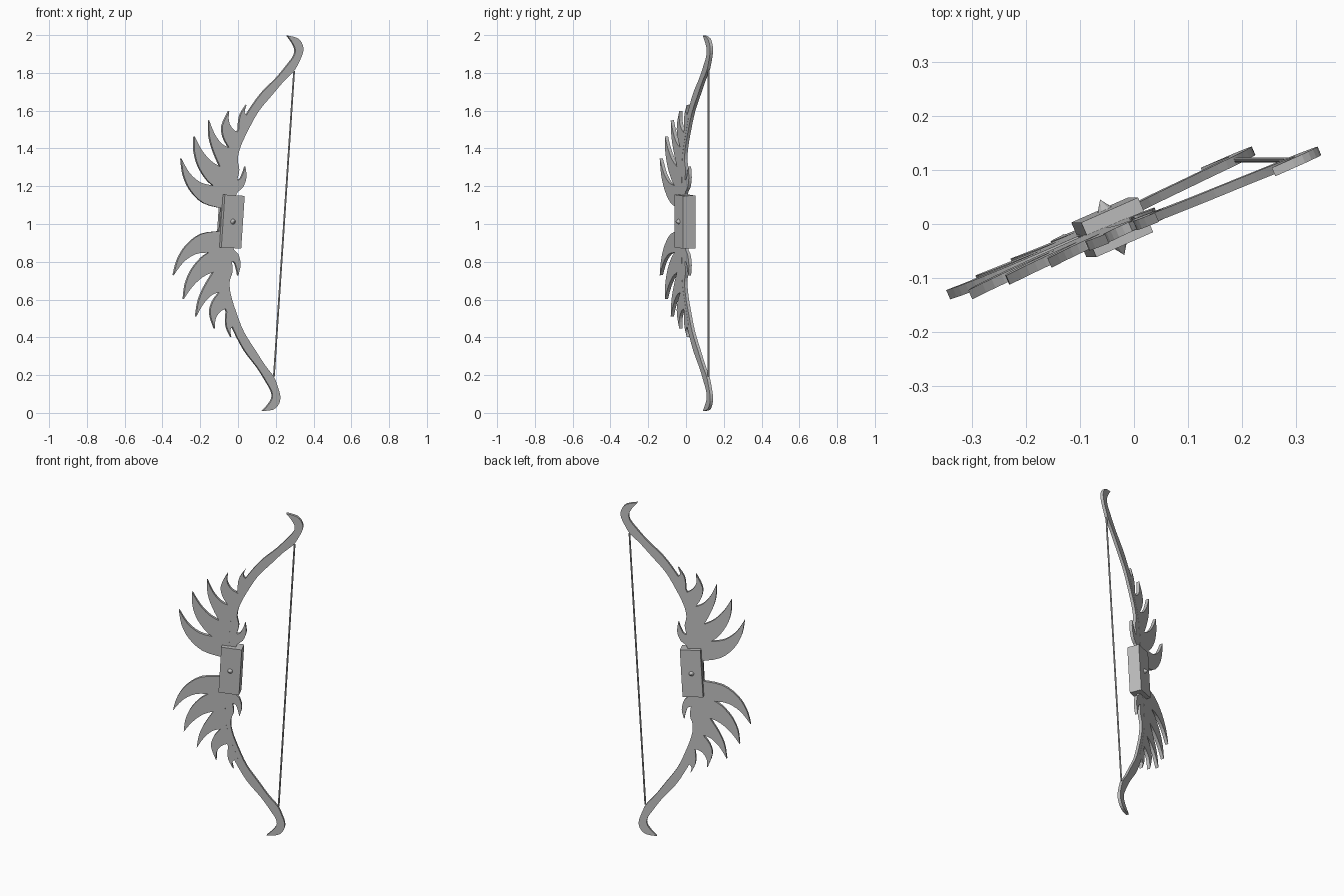
import bpy, bmesh
from math import radians, cos
from mathutils import Matrix, Vector

cube = bpy.data.objects.get("Cube")
if cube:
    bpy.data.objects.remove(cube)

grey = bpy.data.materials.new("plain_grey")
grey.use_nodes = True
colour = (0.5, 0.5, 0.5, 1)
grey.diffuse_color = colour
grey.node_tree.nodes["Principled BSDF"].inputs["Base Color"].default_value = colour

# The bow is flat: turned about z, then leaned sideways
TURN = radians(23.7)
FRAME = (Matrix.Translation((0.004, 0, 1.0165)) @ Matrix.Rotation(radians(3.78), 4, 'Y')
         @ Matrix.Translation((-0.03, 0, 0)) @ Matrix.Rotation(TURN, 4, 'Z'))


def flat(u, v, w):
    return Vector(((u + 0.03) / cos(TURN), v, w))


def finish(bm, name):
    bmesh.ops.recalc_face_normals(bm, faces=bm.faces)
    mesh = bpy.data.meshes.new(name)
    bm.to_mesh(mesh)
    bm.free()
    mesh.materials.append(grey)
    obj = bpy.data.objects.new(name, mesh)
    obj.matrix_world = FRAME
    bpy.context.collection.objects.link(obj)
    return obj


def smooth_run(pts, steps=3):
    """Rounded curve through the points; the run's ends stay sharp corners."""
    out = []
    for i in range(len(pts) - 1):
        a, b = Vector(pts[i]), Vector(pts[i + 1])
        ta = (b - Vector(pts[max(i - 1, 0)])) / 2
        tb = (Vector(pts[min(i + 2, len(pts) - 1)]) - a) / 2
        for k in range(steps):
            t = k / steps
            out.append(a * (2*t**3 - 3*t*t + 1) + ta * (t**3 - 2*t*t + t)
                       + b * (3*t*t - 2*t**3) + tb * (t**3 - t*t))
    return out + [Vector(pts[-1])]


def outline(runs):
    pts = []
    for run in runs:
        for p in smooth_run(run):
            if not pts or (p - pts[-1]).length > 1e-4:
                pts.append(p)
    return pts


def plate(name, pts, thick):
    bm = bmesh.new()
    face = bm.faces.new([bm.verts.new(flat(p[0], -thick / 2, p[1])) for p in pts])
    new = bmesh.ops.extrude_face_region(bm, geom=[face])["geom"]
    bmesh.ops.translate(bm, vec=(0, thick, 0),
                        verts=[g for g in new if isinstance(g, bmesh.types.BMVert)])
    return finish(bm, name)


# Limbs: upper half profile with hooked tip and inner thorn, reflected below
limb = outline([
    [(-.10, .04), (-.10, .27), (-.085, .36), (-.062, .42), (-.028, .50), (.012, .583),
     (.074, .683), (.148, .768), (.202, .843), (.231, .889), (.236, .925),
     (.217, .962), (.189, .996)],
    [(.189, .996), (.245, .985), (.274, .95), (.277, .908), (.257, .853), (.235, .809),
     (.186, .753), (.132, .68), (.064, .586), (.017, .487), (-.019, .394),
     (-.03, .324), (-.018, .27), (-.026, .215)],
    [(-.026, .215), (-.010, .222), (.003, .252), (.013, .29)],
    [(.013, .29), (.022, .232), (.007, .178), (-.025, .14), (-.03, .04)],
])
plate("bow_limbs", limb + [Vector((p.x, -p.y)) for p in reversed(limb)], 0.017)

# Feather fans: each feather is a leading edge to the tip, then a trailing edge
fan = outline([
    [(-.06, .06), (-.093, .06), (-.195, .082), (-.269, .146), (-.311, .226), (-.328, .31)],
    [(-.328, .31), (-.28, .236), (-.218, .19), (-.15, .178)],
    [(-.15, .178), (-.187, .208), (-.234, .274), (-.261, .352), (-.266, .431)],
    [(-.266, .431), (-.224, .362), (-.172, .308), (-.12, .28)],
    [(-.12, .28), (-.16, .358), (-.187, .436), (-.195, .521)],
    [(-.195, .521), (-.161, .451), (-.12, .402), (-.08, .384)],
    [(-.08, .384), (-.112, .436), (-.122, .499), (-.092, .578)],
    [(-.092, .578), (-.091, .525), (-.067, .484), (-.032, .465)],
    [(-.032, .465), (-.036, .51), (-.03, .563), (-.002, .616)],
    [(-.002, .616), (-.01, .575), (.018, .548)],
    [(.018, .548), (-.03, .42), (-.06, .3), (-.06, .06)],
])[:-1]
for side, sign in (("upper", 1), ("lower", -1)):
    plate(side + "_feathers", [(p.x, sign * p.y) for p in fan], 0.0185)

# Grip block
CENTRE = flat(-.044, 0, -.006)
bm = bmesh.new()
bmesh.ops.create_cube(bm, size=1, matrix=Matrix.Translation(CENTRE)
                      @ Matrix.Diagonal((.115, .07, .28, 1)))
finish(bm, "grip")

# Pointed studs on both faces of the grip
for name, sign in (("front_stud", -1), ("back_stud", 1)):
    bm = bmesh.new()
    bmesh.ops.create_cone(bm, cap_ends=True, segments=12, radius1=.015, radius2=0, depth=.022,
                          matrix=Matrix.Translation(CENTRE + Vector((0, sign * .045, 0)))
                          @ Matrix.Rotation(radians(-90 * sign), 4, 'X'))
    finish(bm, name)

# String
bm = bmesh.new()
bmesh.ops.create_cone(bm, cap_ends=True, segments=8, radius1=.005, radius2=.005, depth=1.62,
                      matrix=Matrix.Translation(flat(.24, 0, 0)))
finish(bm, "string")
